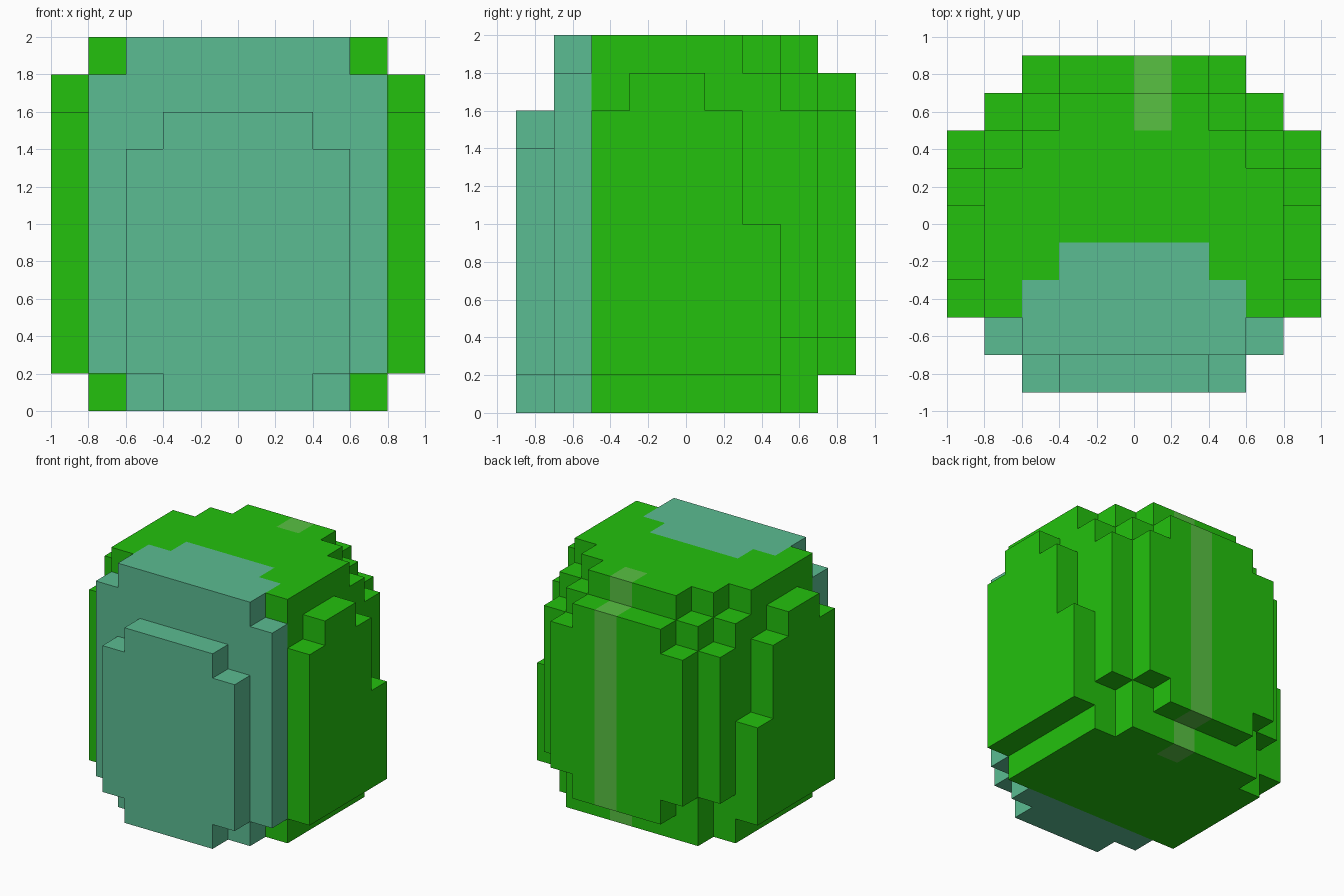
import bpy
import bmesh
from mathutils import Vector

if "Cube" in bpy.data.objects:
    bpy.data.objects.remove(bpy.data.objects["Cube"], do_unlink=True)

STEP = 0.2  # edge length of one block
DEPTH = 9   # blocks from front to back


def linear(c):
    c /= 255
    return c / 12.92 if c < 0.04045 else ((c + 0.055) / 1.055) ** 2.4


def make_material(name, rgb):
    mat = bpy.data.materials.new(name)
    mat.use_nodes = True
    colour = [linear(c) for c in rgb] + [1.0]
    mat.diffuse_color = colour
    bsdf = next(n for n in mat.node_tree.nodes if n.type == "BSDF_PRINCIPLED")
    bsdf.inputs["Base Color"].default_value = colour
    return mat


MATERIALS = [
    make_material("leaf_green", (35, 193, 13)),
    make_material("visor_teal", (91, 188, 146)),
    make_material("pale_green_stripe", (88, 193, 66)),
]
GREEN, TEAL, STRIPE = range(3)

# Each box: half width, front, back, bottom, top, counted in blocks
PARTS = {
    "body_core": [(4, 2, 6, 0, 10), (4, 6, 7, 0, 9), (3, 6, 7, 9, 10),
                  (2, 7, 8, 0, 10), (3, 7, 8, 0, 9), (4, 7, 8, 2, 8)],
    "front_visor": [(2, 0, 1, 0, 8), (3, 0, 1, 1, 7),
                    (3, 1, 2, 0, 10), (4, 1, 2, 1, 9)],
    "side_panels": [(5, 2, 3, 1, 8), (5, 3, 5, 1, 9),
                    (5, 5, 6, 1, 8), (5, 6, 7, 1, 5)],
    "back_panel": [(2, 8, 9, 1, 9), (3, 8, 9, 2, 8)],
}

# Fill the block grid; earlier parts keep the blocks they share
owner = {}
for part, boxes in PARTS.items():
    for w, y0, y1, z0, z1 in boxes:
        for x in range(-w, w):
            for y in range(y0, y1):
                for z in range(z0, z1):
                    owner.setdefault((x, y, z), part)


def pick_material(cell, axis, sign):
    x, y, z = cell
    if y < 2:
        return TEAL
    if y >= 7 and x == 0:
        return STRIPE
    # Stepped visor edge on the crown
    crown = axis == 2 and sign > 0 and z == 9
    if crown and y < 4 and abs(x + 0.5) < 5 - y:
        return TEAL
    return GREEN


def build_part(part):
    bm = bmesh.new()
    for cell, name in owner.items():
        if name != part:
            continue
        for axis in range(3):
            for sign in (-1, 1):
                neighbour = list(cell)
                neighbour[axis] += sign
                if tuple(neighbour) in owner:
                    continue
                u, v = (axis + 1) % 3, (axis + 2) % 3
                corners = []
                for du, dv in ((0, 0), (1, 0), (1, 1), (0, 1)):
                    p = Vector(cell)
                    p[axis] += sign > 0
                    p[u] += du
                    p[v] += dv
                    p.y -= DEPTH / 2
                    corners.append(bm.verts.new(p * STEP))
                if sign < 0:
                    corners.reverse()
                face = bm.faces.new(corners)
                face.material_index = pick_material(cell, axis, sign)
    # Weld the blocks and merge flat areas of one colour
    bmesh.ops.remove_doubles(bm, verts=bm.verts, dist=STEP / 100)
    bmesh.ops.dissolve_limit(bm, angle_limit=0.01, verts=bm.verts,
                             edges=bm.edges, delimit={"MATERIAL"})
    mesh = bpy.data.meshes.new(part)
    bm.to_mesh(mesh)
    bm.free()
    for mat in MATERIALS:
        mesh.materials.append(mat)
    bpy.context.collection.objects.link(bpy.data.objects.new(part, mesh))


for part_name in PARTS:
    build_part(part_name)
